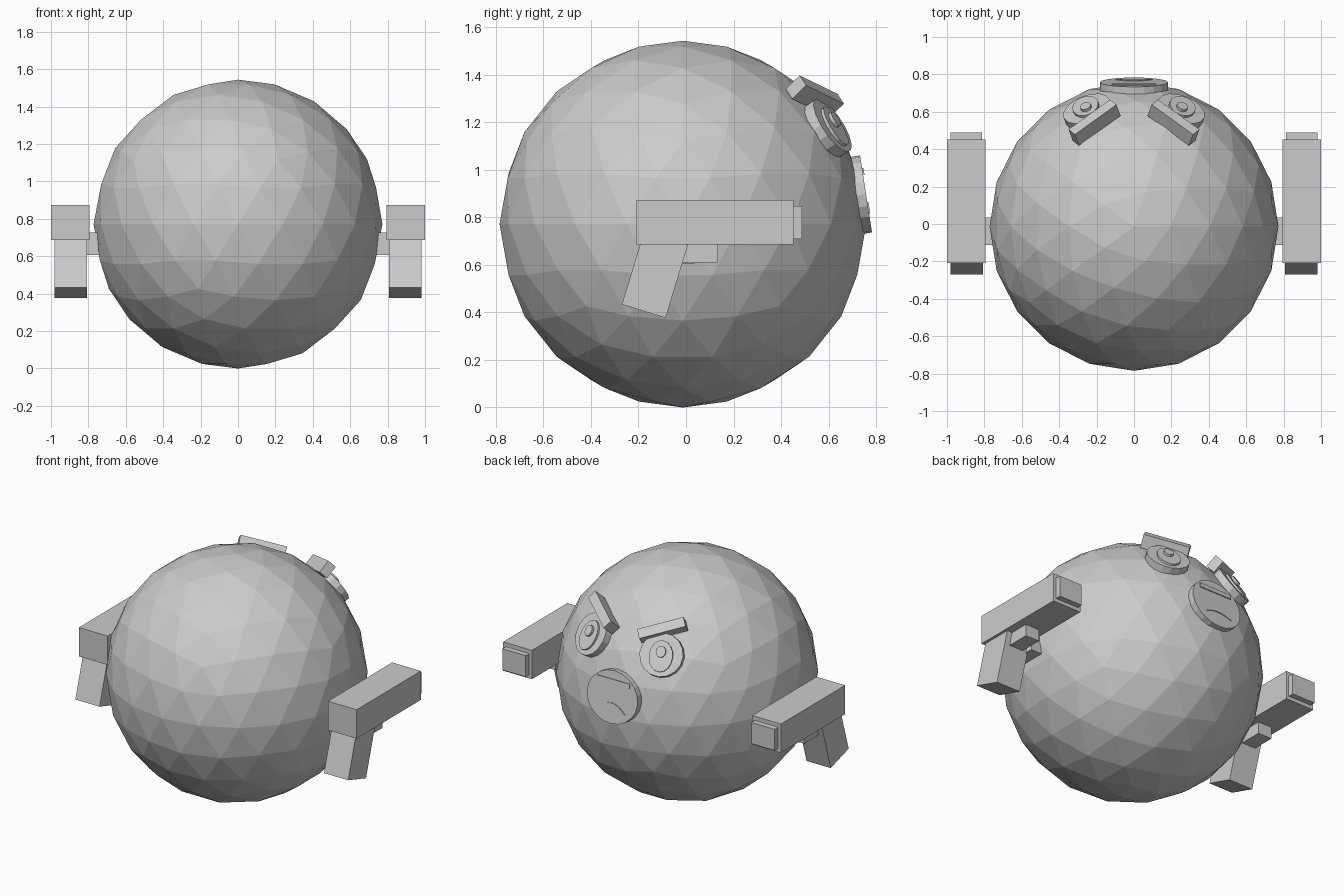
import bpy, bmesh, math
from mathutils import Vector, Matrix

if "Cube" in bpy.data.objects:
    bpy.data.objects.remove(bpy.data.objects["Cube"])

grey = bpy.data.materials.new("plain grey")
grey.diffuse_color = (0.6, 0.6, 0.6, 1)
grey.use_nodes = True
grey.node_tree.nodes["Principled BSDF"].inputs["Base Color"].default_value = grey.diffuse_color

C = Vector((0, -0.013, 0.772))   # body centre
R = 0.772


def finish(bm, name, matrix=None):
    if matrix is not None:
        bm.transform(matrix)
    bmesh.ops.recalc_face_normals(bm, faces=bm.faces)
    me = bpy.data.meshes.new(name)
    bm.to_mesh(me)
    bm.free()
    me.materials.append(grey)
    ob = bpy.data.objects.new(name, me)
    bpy.context.collection.objects.link(ob)
    return ob


def frame(origin, normal, up):
    """Local x = side, y = up along the surface, z = outward."""
    n = normal.normalized()
    u = (up - up.dot(n) * n).normalized()
    s = u.cross(n)
    m = Matrix((s, u, n)).transposed().to_4x4()
    m.translation = origin
    return m


def box(name, lo, hi, matrix=None):
    bm = bmesh.new()
    bmesh.ops.create_cube(bm, size=1)
    lo, hi = Vector(lo), Vector(hi)
    for v in bm.verts:
        v.co = Vector([(a + b) / 2 + c * (b - a) for a, b, c in zip(lo, hi, v.co)])
    return finish(bm, name, matrix)


def disc(name, rx, ry, z0, z1, matrix, sides=16, offset=(0, 0)):
    bm = bmesh.new()
    bmesh.ops.create_cone(bm, cap_ends=True, segments=sides, radius1=1, radius2=1, depth=1)
    for v in bm.verts:
        v.co = Vector((v.co.x * rx + offset[0], v.co.y * ry + offset[1],
                       z0 + (v.co.z + 0.5) * (z1 - z0)))
    return finish(bm, name, matrix)


def prism(name, points, z0, z1, matrix):
    bm = bmesh.new()
    f = bm.faces.new([bm.verts.new((x, y, z0)) for x, y in points])
    ext = bmesh.ops.extrude_face_region(bm, geom=[f])["geom"]
    bmesh.ops.translate(bm, vec=(0, 0, z1 - z0),
                        verts=[g for g in ext if isinstance(g, bmesh.types.BMVert)])
    return finish(bm, name, matrix)


# Round low-poly body
bm = bmesh.new()
bmesh.ops.create_icosphere(bm, subdivisions=3, radius=R)
finish(bm, "body", Matrix.Translation(C))

Z = Vector((0, 0, 1))

# Muzzle plate with lip bar and frown
t = math.radians(8.8)
muzzle = frame(Vector((0, 0.758, 0.899)), Vector((0, math.cos(t), math.sin(t))), Z)
disc("muzzle", 0.182, 0.164, -0.055, 0, muzzle, 20)
box("lip_bar", (-0.117, 0.08, -0.02), (0.117, 0.11, 0.006), muzzle)
xs = [-0.1 + 0.025 * i for i in range(9)]
arch = [(x, -0.035 - 5 * x * x) for x in xs]
under = [(x, -0.06 - 2.7 * x * x) for x in reversed(xs[1:-1])]
prism("frown", arch + under, -0.02, 0.005, muzzle)

# Prism frame whose local (x, y, z) is world (y, z, x)
side_view = Matrix(((0, 0, 1, 0), (1, 0, 0, 0), (0, 1, 0, 0), (0, 0, 0, 1)))

for s, tag in ((-1, "left"), (1, "right")):
    # Eye: stacked discs facing straight out of the body
    n = Vector((s * 0.25, 0.62, 0.41)).normalized()
    eye = frame(C, n, Z)
    disc(tag + "_eye", 0.132, 0.132, 0.70, 0.797, eye)
    disc(tag + "_iris", 0.072, 0.095, 0.75, 0.81, eye, 16, (0, -0.01))
    disc(tag + "_pupil", 0.03, 0.035, 0.76, 0.825, eye, 12, (0, 0.015))

    # Slanted brow
    inner, outer = Vector((s * 0.1, 0.62, 1.27)), Vector((s * 0.326, 0.475, 1.36))
    mid = (inner + outer) / 2
    brow = frame(mid, mid - C, outer - inner)
    box(tag + "_brow", (-0.03, -0.142, -0.05), (0.03, 0.142, 0.035), brow)

    # Hand tool: barrel, tip, trigger, grip and the arm joining it to the body
    def side_box(name, x0, x1, y0, y1, z0, z1):
        a, b = sorted((s * x0, s * x1))
        box(tag + name, (a, y0, z0), (b, y1, z1))
    side_box("_barrel", 0.793, 1.0, -0.208, 0.452, 0.686, 0.874)
    side_box("_barrel_tip", 0.812, 0.98, 0.44, 0.488, 0.71, 0.848)
    side_box("_trigger", 0.845, 0.945, -0.05, 0.135, 0.61, 0.69)
    side_box("_arm", 0.68, 0.82, -0.112, 0.035, 0.606, 0.727)
    a, b = sorted((s * 0.808, s * 0.982))
    prism(tag + "_grip", [(-0.27, 0.434), (-0.086, 0.377), (0.011, 0.694), (-0.191, 0.694)],
          a, b, side_view)
